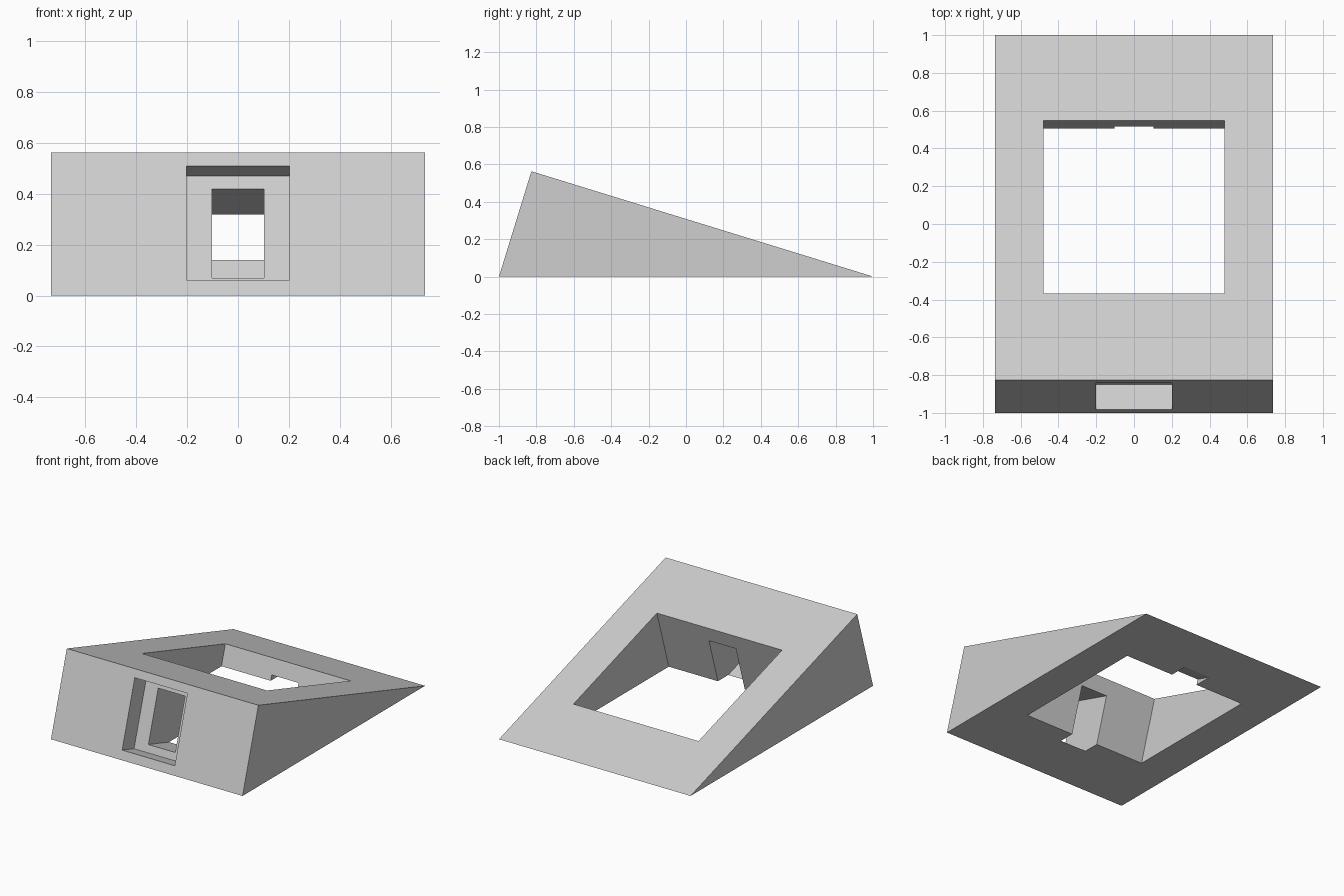
import bpy, bmesh, math

cube = bpy.data.objects.get("Cube")
if cube:
    bpy.data.objects.remove(cube)

TILT = math.asin(0.2945)       # slope of the top face
S, C = math.sin(TILT), math.cos(TILT)
FRONT = 2 * S                  # length of the leaning front face

grey = bpy.data.materials.new("light grey")
grey.use_nodes = True
grey.diffuse_color = (0.62, 0.62, 0.62, 1)
grey.node_tree.nodes["Principled BSDF"].inputs["Base Color"].default_value = grey.diffuse_color


def tilted(u, v):
    """u runs inward along the top slope, v runs up the front face."""
    return (-1 + u * C + v * S, -u * S + v * C)


def prism(name, profile, half_width):
    """Extrude a (y, z) profile symmetrically along x."""
    bm = bmesh.new()
    face = bm.faces.new([bm.verts.new((-half_width, y, z)) for y, z in profile])
    side = bmesh.ops.extrude_face_region(bm, geom=[face])["geom"]
    verts = [g for g in side if isinstance(g, bmesh.types.BMVert)]
    bmesh.ops.translate(bm, verts=verts, vec=(2 * half_width, 0, 0))
    bmesh.ops.recalc_face_normals(bm, faces=bm.faces)
    mesh = bpy.data.meshes.new(name)
    bm.to_mesh(mesh)
    bm.free()
    mesh.materials.append(grey)
    obj = bpy.data.objects.new(name, mesh)
    bpy.context.collection.objects.link(obj)
    return obj


def cut(target, name, u0, u1, v0, v1, half_width):
    """Subtract a box aligned with the tilted faces."""
    corners = [(u0, v0), (u1, v0), (u1, v1), (u0, v1)]
    cutter = prism(name, [tilted(u, v) for u, v in corners], half_width)
    cutter.hide_render = True
    bpy.context.view_layer.objects.active = target
    mod = target.modifiers.new(name, 'BOOLEAN')
    mod.operation = 'DIFFERENCE'
    mod.solver = 'EXACT'
    mod.object = cutter
    bpy.ops.object.modifier_apply(modifier=mod.name)
    bpy.data.objects.remove(cutter)


# Wedge-shaped body
body = prism("wedge_stand", [(-1, 0), (1, 0), tilted(0, FRONT)], 0.735)

# Large opening straight through the sloped top
cut(body, "top_opening", 0.481, 1.438, -0.7, 0.8, 0.48)
# Shallow recess in the front face
cut(body, "front_recess", -0.1, 0.137, 0.063, 0.533, 0.202)
# Passage from the recess into the opening, running out through the base
cut(body, "front_passage", 0.1, 1.7, 0.115, 0.481, 0.103)
